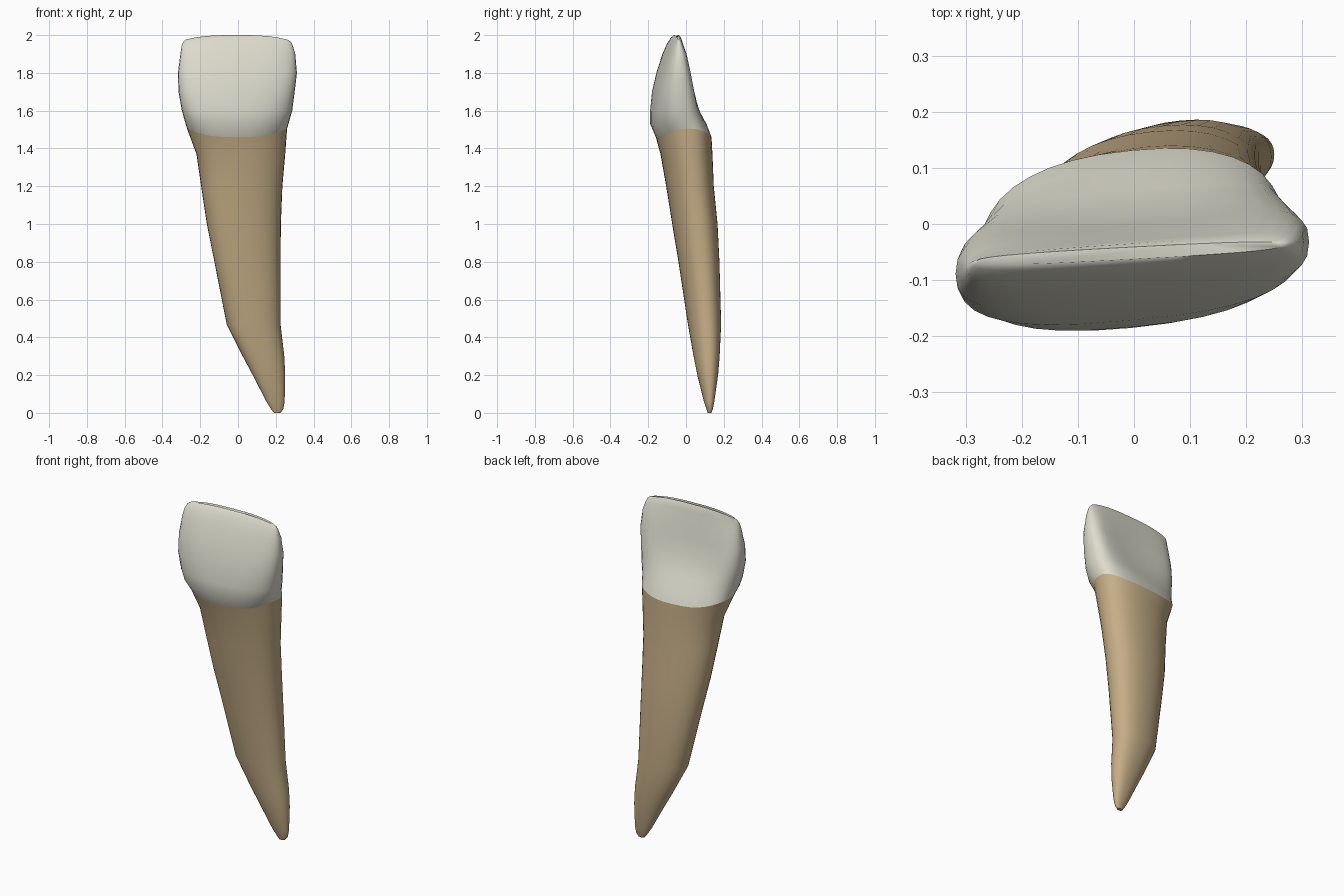
import bpy
import bmesh
import math

if "Cube" in bpy.data.objects:
    bpy.data.objects.remove(bpy.data.objects["Cube"], do_unlink=True)

SEGMENTS = 36
YAW = 0.1


def material(name, color):
    mat = bpy.data.materials.new(name)
    mat.use_nodes = True
    mat.diffuse_color = color
    mat.node_tree.nodes["Principled BSDF"].inputs["Base Color"].default_value = color
    return mat


def fit(values, low, high):
    """Stretch a list of values to span low..high."""
    a, b = min(values), max(values)
    return [low + (v - a) / (b - a) * (high - low) for v in values]


def section(z, x0, x1, y0, y1, dent=0, lift=0):
    """Rounded-box outline, skewed by the yaw, with a hollow at the back."""
    box = 2.2 + 0.6 * min(1, max(0, (z - 1.4) / 0.3))
    angles = [2 * math.pi * i / SEGMENTS for i in range(SEGMENTS)]
    us = [math.copysign(abs(math.cos(a)) ** (2 / box), math.cos(a)) for a in angles]
    vs = [math.copysign(abs(math.sin(a)) ** (2 / box), math.sin(a)) for a in angles]
    xs = fit(us, x0, x1)
    ys = fit([v * (y1 - y0) + YAW * u * (x1 - x0) for u, v in zip(us, vs)], y0, y1)
    points = []
    for u, v, x, y in zip(us, vs, xs, ys):
        if v > 0:
            y -= dent * max(0, 1 - (u / 0.85) ** 2)
        points.append((x, y, z + lift * abs(u) ** 3))
    return points


def loft(name, rows, mat, cap_start=False, cap_end=False):
    """Skin a stack of sections, listed from bottom to top."""
    bm = bmesh.new()
    rings = [[bm.verts.new(p) for p in section(*row)] for row in rows]
    for low, high in zip(rings, rings[1:]):
        for i in range(SEGMENTS):
            j = (i + 1) % SEGMENTS
            bm.faces.new((low[i], low[j], high[j], high[i]))
    if cap_start:
        bm.faces.new(rings[0][::-1])
    if cap_end:
        bm.faces.new(rings[-1])
    mesh = bpy.data.meshes.new(name)
    bm.to_mesh(mesh)
    bm.free()
    mesh.materials.append(mat)
    obj = bpy.data.objects.new(name, mesh)
    bpy.context.collection.objects.link(obj)
    bpy.ops.object.select_all(action="DESELECT")
    obj.select_set(True)
    bpy.context.view_layer.objects.active = obj
    bpy.ops.object.shade_smooth_by_angle(angle=math.radians(50))
    return obj


enamel = material("ivory enamel", (0.72, 0.71, 0.61, 1))
dentine = material("tan dentine", (0.56, 0.42, 0.24, 1))

# Neck line shared by both parts: z, x range, y range, back hollow, side lift
neck = (1.46, -0.27, 0.26, -0.16, 0.135, 0, 0.045)

# Root, from the bent tip up to the neck
root_rows = [
    (0.0, 0.19, 0.225, 0.115, 0.135),
    (0.02, 0.175, 0.24, 0.108, 0.142),
    (0.06, 0.15, 0.247, 0.095, 0.15),
    (0.2, 0.078, 0.25, 0.06, 0.17),
    (0.3, 0.025, 0.245, 0.04, 0.178),
    (0.47, -0.06, 0.225, 0.01, 0.186),
    (0.8, -0.125, 0.225, -0.04, 0.177),
    (1.0, -0.165, 0.227, -0.073, 0.167),
    (1.2, -0.195, 0.235, -0.105, 0.147),
    (1.37, -0.22, 0.25, -0.135, 0.14),
    neck,
]
loft("root", root_rows, dentine, cap_start=True)

# Crown, from the neck over the back bulge to the biting edge
crown_rows = [
    neck,
    (1.53, -0.283, 0.273, -0.19, 0.108, 0, 0.02),
    (1.6, -0.297, 0.287, -0.19, 0.085, 0.02),
    (1.7, -0.315, 0.3, -0.18, 0.06, 0.035),
    (1.8, -0.318, 0.312, -0.157, 0.036, 0.03),
    (1.9, -0.305, 0.303, -0.125, 0.008, 0.015),
    (1.96, -0.298, 0.29, -0.1, -0.015, 0.005, -0.015),
    (1.99, -0.29, 0.28, -0.082, -0.025, 0, -0.027),
    (2.0, -0.28, 0.265, -0.072, -0.032, 0, -0.025),
]
loft("crown", crown_rows, enamel, cap_end=True)
